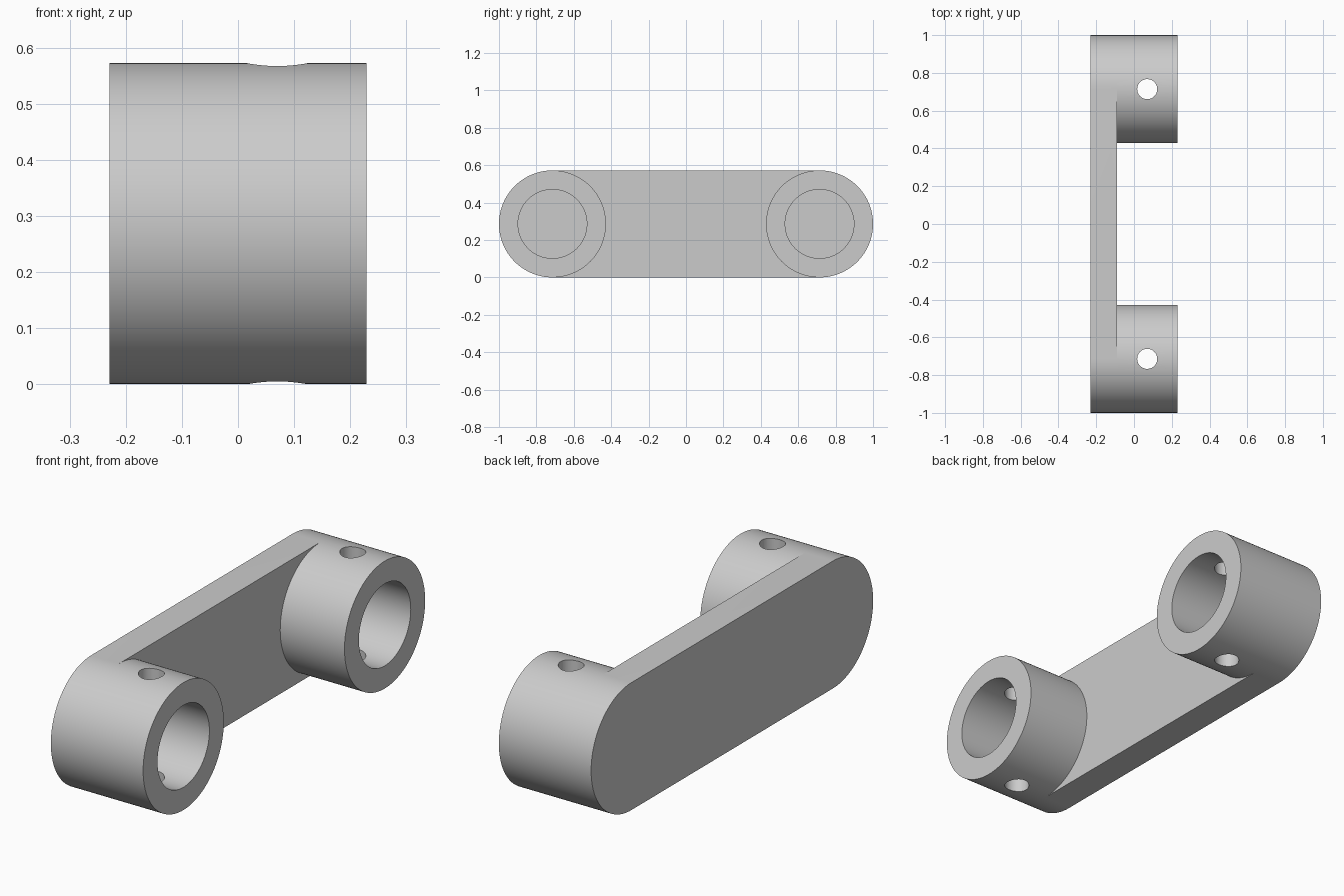
import bpy
import bmesh
from math import cos, sin, pi
from mathutils import Matrix, Vector

if "Cube" in bpy.data.objects:
    bpy.data.objects.remove(bpy.data.objects["Cube"], do_unlink=True)

RADIUS, BORE, PIN = 0.286, 0.184, 0.053
REACH = 1 - RADIUS              # boss axis distance from the middle
BACK, PLATE, FACE = -0.229, -0.09, 0.229
PIN_X = 0.07
SEG = 128

grey = bpy.data.materials.new("plain grey")
grey.use_nodes = True
colour = (0.6, 0.6, 0.6, 1)
grey.diffuse_color = colour
grey.node_tree.nodes["Principled BSDF"].inputs["Base Color"].default_value = colour


def extrude(bm, faces, distance):
    """Extrude faces along x and return the moved caps."""
    result = bmesh.ops.extrude_face_region(bm, geom=faces)["geom"]
    moved = [g for g in result if isinstance(g, bmesh.types.BMVert)]
    bmesh.ops.translate(bm, verts=moved, vec=(distance, 0, 0))
    return [g for g in result if isinstance(g, bmesh.types.BMFace)]


bm = bmesh.new()

# Flat outline: two discs joined by a waist
rings = []
for side in (-1, 1):
    ring = []
    for i in range(SEG):
        a = 2 * pi * i / SEG
        # angle zero points outward, mirrored for the other end
        y = side * (REACH + RADIUS * cos(a))
        ring.append(bm.verts.new((PLATE, y, RADIUS + RADIUS * sin(a))))
    rings.append(ring)
quarter = SEG // 4
arcs = [ring[quarter:3 * quarter + 1] for ring in rings]
discs = [bm.faces.new(ring) for ring in rings]
waist = bm.faces.new(arcs[0] + arcs[1][::-1])
for face in discs + [waist]:
    face.normal_update()
    if face.normal.x < 0:
        face.normal_flip()

# Back plate: a rounded slab behind the outline
caps = extrude(bm, discs + [waist], BACK - PLATE)
bmesh.ops.dissolve_faces(bm, faces=caps, use_verts=False)

# The region extrusion leaves the front open, so fill the outline again
bm.verts.ensure_lookup_table()
discs = []
for ring in rings:
    if all(v.is_valid for v in ring):
        face = bm.faces.get(ring) or bm.faces.new(ring)
        discs.append(face)
loop = arcs[0] + arcs[1][::-1]
if bm.faces.get(loop) is None:
    bm.faces.new(loop)

# Bosses with blind bores reaching the plate
for disc in discs:
    outer = extrude(bm, [disc], FACE - PLATE)[0]
    if disc.is_valid:
        bm.faces.remove(disc)
    centre = outer.calc_center_median()
    inner = [bm.verts.new(centre + (v.co - centre) * (BORE / RADIUS)) for v in outer.verts]
    edge = list(outer.verts)
    bm.faces.remove(outer)
    floor = [bm.verts.new(v.co + Vector((PLATE - FACE, 0, 0))) for v in inner]
    for i in range(SEG):
        j = (i + 1) % SEG
        bm.faces.new((edge[i], edge[j], inner[j], inner[i]))
        bm.faces.new((inner[i], inner[j], floor[j], floor[i]))
    bm.faces.new(floor)

# Remove hidden leftovers and orient everything outward
loose = [v for v in bm.verts if not v.link_faces]
bmesh.ops.delete(bm, geom=loose, context='VERTS')
wires = [e for e in bm.edges if not e.link_faces]
bmesh.ops.delete(bm, geom=wires, context='EDGES')
bmesh.ops.recalc_face_normals(bm, faces=bm.faces)

mesh = bpy.data.meshes.new("link_arm")
bm.to_mesh(mesh)
bm.free()
arm = bpy.data.objects.new("link_arm", mesh)
bpy.context.collection.objects.link(arm)
mesh.materials.append(grey)

# Vertical pin holes through both bosses
bm = bmesh.new()
for side in (-1, 1):
    bmesh.ops.create_cone(bm, cap_ends=True, segments=48, radius1=PIN, radius2=PIN, depth=1,
                          matrix=Matrix.Translation((PIN_X, side * REACH, RADIUS)))
cut_mesh = bpy.data.meshes.new("pin_hole_cutter")
bm.to_mesh(cut_mesh)
bm.free()
cut_mesh.materials.append(grey)
cutter = bpy.data.objects.new("pin_hole_cutter", cut_mesh)
cutter.hide_render = True
bpy.context.collection.objects.link(cutter)

bpy.ops.object.select_all(action='DESELECT')
arm.select_set(True)
bpy.context.view_layer.objects.active = arm
cut = arm.modifiers.new("pin_holes", 'BOOLEAN')
cut.operation = 'DIFFERENCE'
cut.solver = 'EXACT'
cut.object = cutter
bpy.ops.object.modifier_apply(modifier=cut.name)
bpy.data.objects.remove(cutter, do_unlink=True)
bpy.ops.object.shade_smooth_by_angle(angle=0.5)
